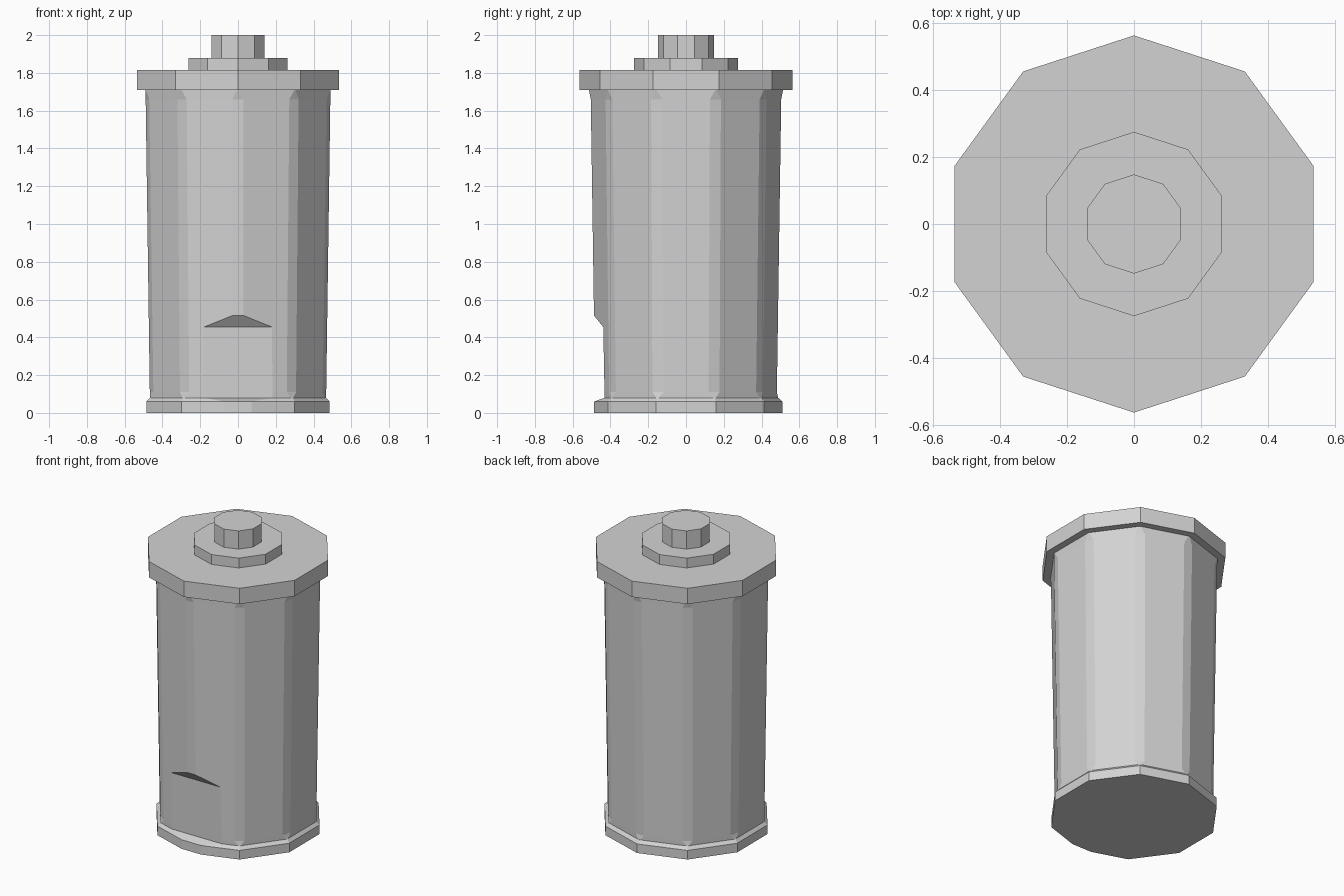
import bpy, bmesh
from math import radians, tan, cos, sin
from mathutils import Vector

cube = bpy.data.objects.get("Cube")
if cube:
    bpy.data.objects.remove(cube, do_unlink=True)

GREY = bpy.data.materials.new("plain grey")
GREY.use_nodes = True
colour = (0.65, 0.65, 0.65, 1)
GREY.diffuse_color = colour
GREY.node_tree.nodes["Principled BSDF"].inputs["Base Color"].default_value = colour
SIDES = 10


def finish(bm, name):
    bmesh.ops.recalc_face_normals(bm, faces=bm.faces)
    mesh = bpy.data.meshes.new(name)
    bm.to_mesh(mesh)
    bm.free()
    mesh.materials.append(GREY)
    obj = bpy.data.objects.new(name, mesh)
    bpy.context.collection.objects.link(obj)
    return obj


def outline(radius, chamfer):
    """Ten-sided outline with a corner at the front, corners optionally cut."""
    corners = [Vector((radius * sin(radians(36 * i)), -radius * cos(radians(36 * i))))
               for i in range(SIDES)]
    if not chamfer:
        return corners
    points = []
    for i, c in enumerate(corners):
        for other in (corners[i - 1], corners[(i + 1) % SIDES]):
            points.append(c + (other - c).normalized() * chamfer)
    return points


def loft(rings):
    """Closed solid through rings of (height, radius, chamfer)."""
    bm = bmesh.new()
    loops = [[bm.verts.new((p.x, p.y, z)) for p in outline(r, c)] for z, r, c in rings]
    for low, high in zip(loops, loops[1:]):
        for i in range(len(low)):
            j = (i + 1) % len(low)
            bm.faces.new((low[i], low[j], high[j], high[i]))
    bm.faces.new(loops[0][::-1])
    bm.faces.new(loops[-1])
    return bm


def slice_off(bm, point, normal):
    """Remove everything on the normal's side of a plane and close the cut."""
    cut = bmesh.ops.bisect_plane(bm, geom=bm.verts[:] + bm.edges[:] + bm.faces[:],
                                 plane_co=point, plane_no=normal, clear_outer=True)
    edges = [e for e in cut["geom_cut"] if isinstance(e, bmesh.types.BMEdge)]
    bmesh.ops.holes_fill(bm, edges=edges, sides=0)


# Foot flange with its front corner cut flat
foot = loft([(0, 0.51, 0), (0.06, 0.51, 0), (0.08, 0.49, 0)])
slice_off(foot, (0, -0.487, 0), (0, -1, 0))
slice_off(foot, (0, -0.487, 0.06), (0, -0.02, 0.057))
finish(foot, "foot_flange")

# Tapered body with chamfered upright corners
body = finish(loft([(0.075, 0.49, 0.004), (0.11, 0.491, 0.032),
                    (1.66, 0.514, 0.032), (1.71, 0.515, 0.004)]), "body")

# Flat recess at the lower front, under a sloping ledge
bm = bmesh.new()
profile = [(-0.7, 0.03), (-0.43, 0.03), (-0.438, 0.455), (-0.7, 0.775)]
face = bm.faces.new([bm.verts.new((-0.5, y, z)) for y, z in profile])
side = bmesh.ops.extrude_face_region(bm, geom=[face])
bmesh.ops.translate(bm, vec=(1, 0, 0),
                    verts=[v for v in side["geom"] if isinstance(v, bmesh.types.BMVert)])
cutter = finish(bm, "recess_cutter")
cutter.hide_render = True
recess = body.modifiers.new("recess", 'BOOLEAN')
recess.operation = 'DIFFERENCE'
recess.solver = 'EXACT'
recess.object = cutter
bpy.context.view_layer.objects.active = body
bpy.ops.object.modifier_apply(modifier=recess.name)
bpy.data.objects.remove(cutter, do_unlink=True)

# Lid, collar and knob stacked on top
for name, bottom, top, radius in (("lid", 1.71, 1.815, 0.563),
                                  ("collar", 1.815, 1.88, 0.275),
                                  ("knob", 1.88, 2.0, 0.148)):
    finish(loft([(bottom, radius, 0), (top, radius, 0)]), name)
